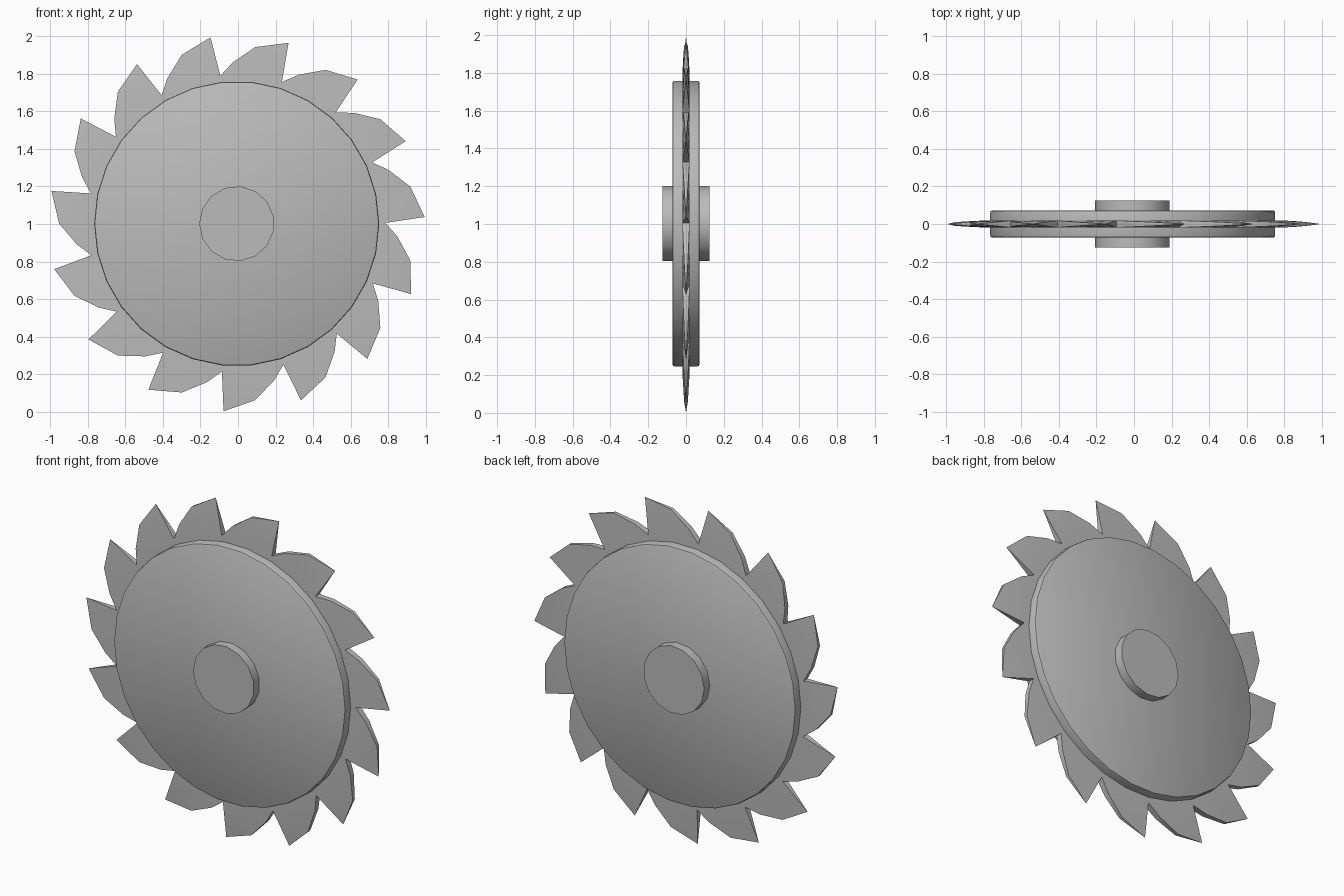
import bpy, bmesh, math
from mathutils import Vector

cube = bpy.data.objects.get("Cube")
if cube:
    bpy.data.objects.remove(cube, do_unlink=True)

CENTRE = Vector((-0.007, 0, 1.002))
TEETH = 15

steel = bpy.data.materials.new("steel_grey")
steel.use_nodes = True
colour = (0.5, 0.5, 0.5, 1)
steel.diffuse_color = colour
steel.node_tree.nodes["Principled BSDF"].inputs["Base Color"].default_value = colour


def finish(bm, name, angle):
    """Turn the bmesh into a shaded object at the wheel centre."""
    bmesh.ops.recalc_face_normals(bm, faces=bm.faces)
    mesh = bpy.data.meshes.new(name)
    bm.to_mesh(mesh)
    bm.free()
    mesh.materials.append(steel)
    obj = bpy.data.objects.new(name, mesh)
    obj.location = CENTRE
    bpy.context.collection.objects.link(obj)
    bpy.ops.object.select_all(action="DESELECT")
    obj.select_set(True)
    bpy.context.view_layer.objects.active = obj
    bpy.ops.object.shade_smooth_by_angle(angle=math.radians(angle))
    return obj


def polar(radius, degrees, y):
    a = math.radians(degrees)
    return Vector((radius * math.cos(a), y, radius * math.sin(a)))


def lathe(name, profile, sides, start):
    """Closed solid of (radius, y) rings around the axle."""
    bm = bmesh.new()
    rings = [[bm.verts.new(polar(r, start + 360 * i / sides, y)) for i in range(sides)]
             for r, y in profile]
    for a, b in zip(rings, rings[1:]):
        for i in range(sides):
            j = (i + 1) % sides
            bm.faces.new((a[i], a[j], b[j], b[i]))
    bm.faces.new(rings[0])
    bm.faces.new(rings[-1])
    return finish(bm, name, 35)


# Thick disc with a softened rim, and the axle hub through it
half = [(0.75, 0.072), (0.757, 0.068), (0.76, 0.058)]
lathe("disc", [(r, -y) for r, y in half] + half[::-1], 30, 0)
lathe("axle_hub", [(0.2, -0.125), (0.2, 0.125)], 15, 180)

# Toothed blade: one tooth outline (radius, degrees, half thickness), repeated
tooth = [(0.793, 0.3, 0.019), (1.003, 2, 0), (0.947, 12, 0.010), (0.86, 19.4, 0.016)]
bm = bmesh.new()
front, back, inner_front, inner_back = [], [], [], []
for k in range(TEETH):
    for r, deg, y in tooth:
        a = deg + 360 * k / TEETH
        f = bm.verts.new(polar(r, a, -y))
        front.append(f)
        back.append(bm.verts.new(polar(r, a, y)) if y else f)
    for ring, y in ((inner_front, -0.02), (inner_back, 0.02)):
        ring.append(bm.verts.new(polar(0.72, 0.3 + 360 * k / TEETH, y)))
n = len(front)
for k in range(TEETH):
    i, nxt = k * 4, (k * 4 + 4) % n
    for edge, inner in ((front, inner_front), (back, inner_back)):
        # Tooth cheek as a fan from its notch, then the web down to the disc
        for a, b in ((i + 1, i + 2), (i + 2, i + 3), (i + 3, nxt)):
            bm.faces.new((edge[i], edge[a], edge[b]))
        bm.faces.new((edge[i], edge[nxt], inner[(k + 1) % TEETH], inner[k]))
    # Cutting face and back of the tooth
    for a, b in ((i, i + 1), (i + 1, i + 2), (i + 2, i + 3), (i + 3, nxt)):
        bm.faces.new(list(dict.fromkeys((front[a], front[b], back[b], back[a]))))
for ring in (inner_front, inner_back):
    bm.faces.new(ring)
finish(bm, "toothed_blade", 30)
